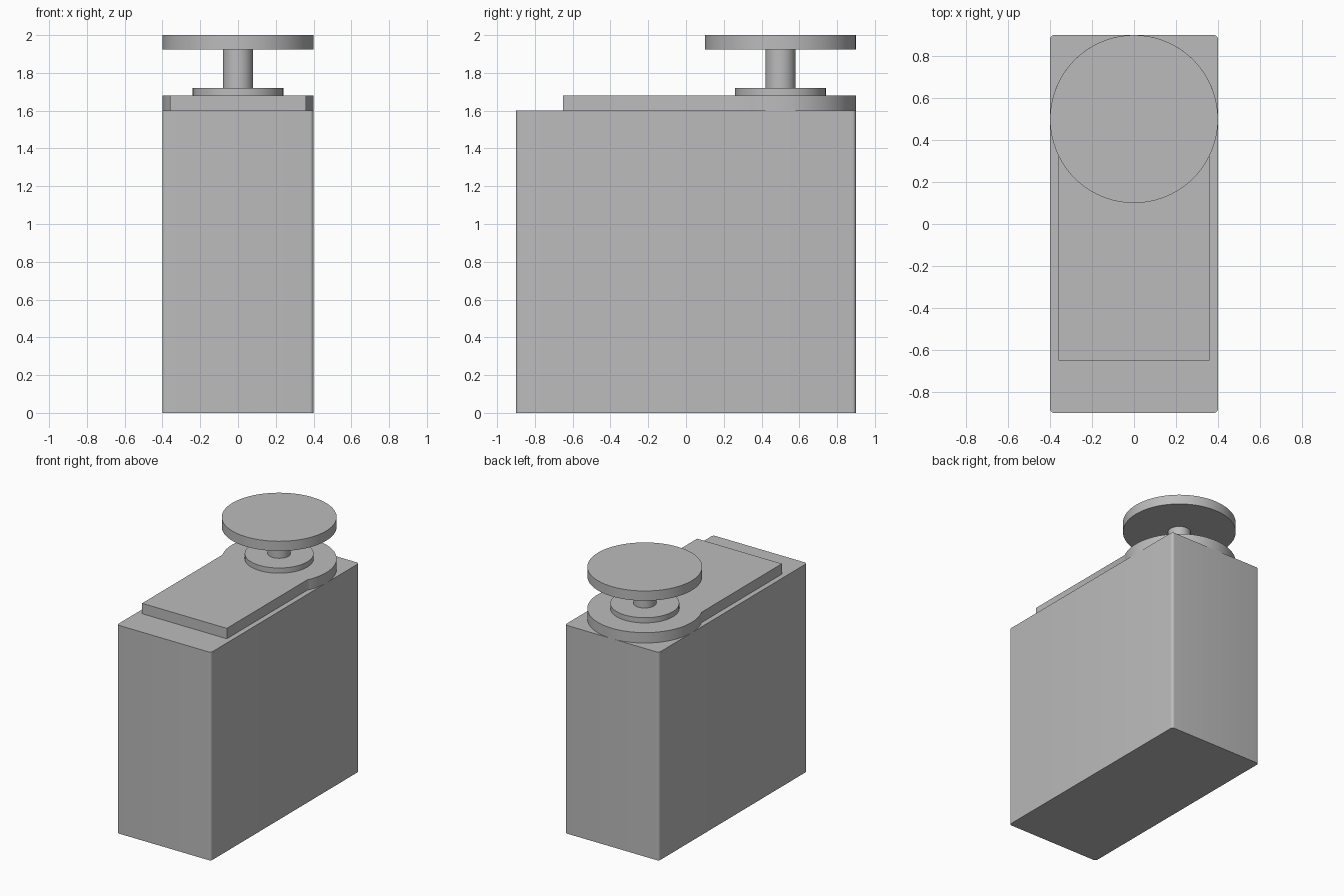
import bpy
from math import asin, cos, sin, pi, radians

cube = bpy.data.objects.get("Cube")
if cube:
    bpy.data.objects.remove(cube, do_unlink=True)

grey = bpy.data.materials.new("plain grey")
grey.use_nodes = True
colour = (0.5, 0.5, 0.5, 1)
grey.diffuse_color = colour
grey.node_tree.nodes["Principled BSDF"].inputs["Base Color"].default_value = colour

AXIS_Y = 0.5      # centre of the round parts
RADIUS = 0.4
SEGMENTS = 96


def arc(cx, cy, r, start, end, steps):
    """Points along a circular arc, counter-clockwise."""
    return [(cx + r * cos(start + (end - start) * i / steps),
             cy + r * sin(start + (end - start) * i / steps))
            for i in range(steps + 1)]


def extrude(name, outline, bottom, top):
    """Closed prism from a counter-clockwise outline."""
    n = len(outline)
    verts = [(x, y, z) for z in (bottom, top) for x, y in outline]
    faces = [tuple(reversed(range(n))), tuple(range(n, 2 * n))]
    faces += [(i, (i + 1) % n, n + (i + 1) % n, n + i) for i in range(n)]
    mesh = bpy.data.meshes.new(name)
    mesh.from_pydata(verts, [], faces)
    mesh.materials.append(grey)
    obj = bpy.data.objects.new(name, mesh)
    bpy.context.collection.objects.link(obj)
    bpy.ops.object.select_all(action="DESELECT")
    obj.select_set(True)
    bpy.context.view_layer.objects.active = obj
    bpy.ops.object.shade_smooth_by_angle(angle=radians(30))
    return obj


def disc(name, radius, bottom, top):
    extrude(name, arc(0, AXIS_Y, radius, 0, 2 * pi, SEGMENTS)[:-1], bottom, top)


# Tall body with slightly rounded upright edges
half_x, half_y, corner = 0.4, 0.9, 0.02
body_outline = []
for k, (sx, sy) in enumerate([(1, 1), (-1, 1), (-1, -1), (1, -1)]):
    body_outline += arc(sx * (half_x - corner), sy * (half_y - corner),
                        corner, k * pi / 2, (k + 1) * pi / 2, 6)
extrude("body", body_outline, 0, 1.6)

# Keyhole-shaped top plate: straight tongue running into a round end
tongue_x = 0.36
meet = -asin((RADIUS ** 2 - tongue_x ** 2) ** 0.5 / RADIUS)
plate_outline = [(-tongue_x, -0.65), (tongue_x, -0.65)]
plate_outline += arc(0, AXIS_Y, RADIUS, meet, pi - meet, 72)
extrude("top_plate", plate_outline, 1.6, 1.68)

# Stacked round parts of the knob
disc("collar", 0.24, 1.68, 1.72)
disc("stem", 0.08, 1.72, 1.925)
disc("knob_disc", RADIUS, 1.925, 2)
